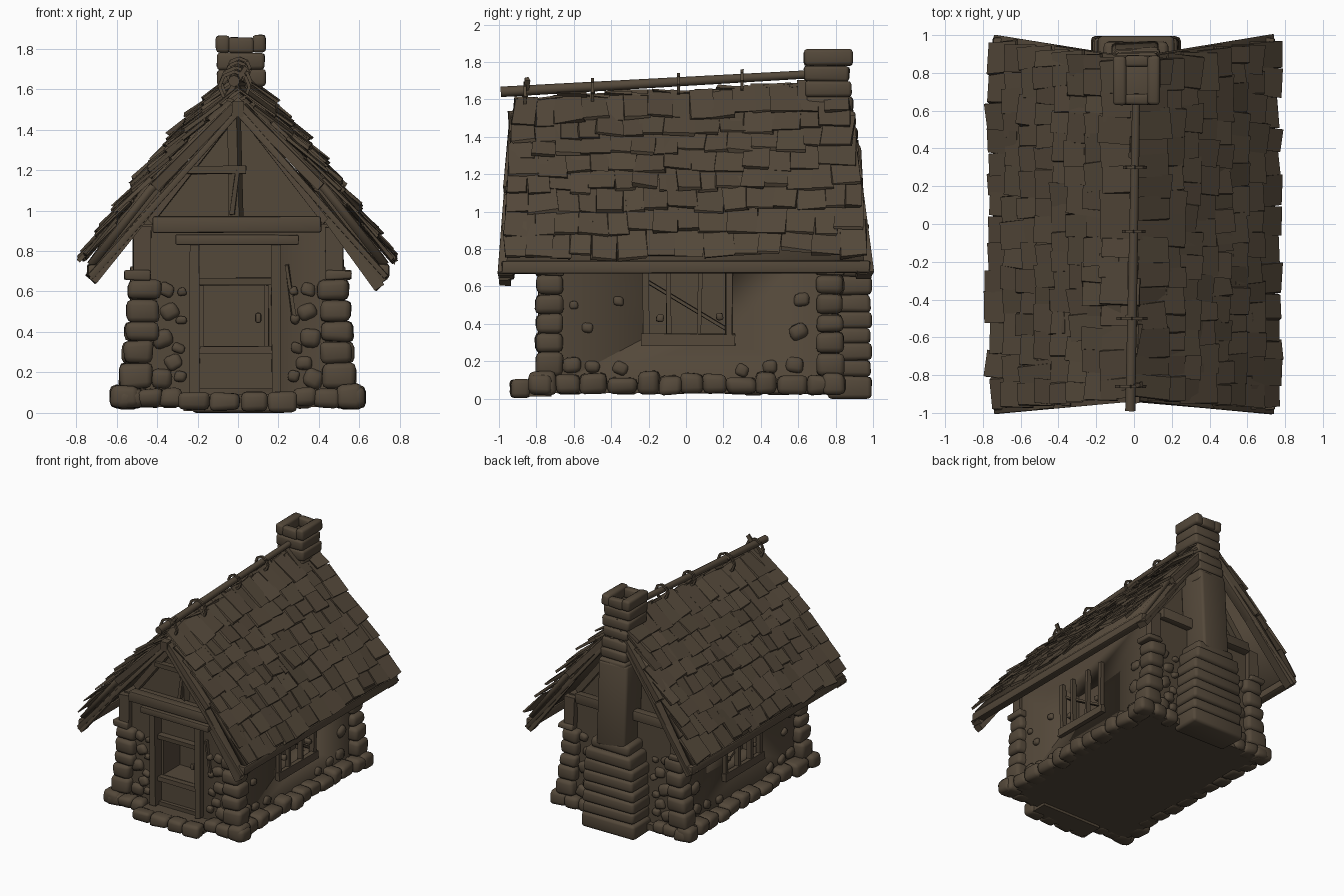
import bpy, bmesh, math, random
from mathutils import Vector, Matrix, Euler

if "Cube" in bpy.data.objects:
    bpy.data.objects.remove(bpy.data.objects["Cube"])

random.seed(7)
R = random.uniform
brown = bpy.data.materials.new("dark brown")
brown.diffuse_color = (0.088, 0.065, 0.042, 1)
brown.use_nodes = True
brown.node_tree.nodes["Principled BSDF"].inputs["Base Color"].default_value = brown.diffuse_color


def finish(name, bm, angle=40):
    bmesh.ops.recalc_face_normals(bm, faces=bm.faces)
    me = bpy.data.meshes.new(name)
    bm.to_mesh(me)
    bm.free()
    me.materials.append(brown)
    for p in me.polygons:
        p.use_smooth = True
    me.set_sharp_from_angle(angle=math.radians(angle))
    ob = bpy.data.objects.new(name, me)
    bpy.context.collection.objects.link(ob)
    return ob


def block(bm, loc, size, rot=None, jit=0.0, bev=0.0):
    """Cube with jittered corners and optional rounded edges."""
    t = bmesh.new()
    bmesh.ops.create_cube(t, size=1)
    for v in t.verts:
        v.co = Vector([c * s + R(-jit, jit) for c, s in zip(v.co, size)])
    if bev:
        bmesh.ops.bevel(t, geom=t.edges[:], offset=bev, segments=2, profile=0.5, affect='EDGES')
    m = rot.to_4x4() if rot else Matrix()
    t.transform(Matrix.Translation(loc) @ m)
    me = bpy.data.meshes.new("tmp")
    t.to_mesh(me)
    t.free()
    bm.from_mesh(me)
    bpy.data.meshes.remove(me)


def span(bm, x, y, z, **kw):
    """Block given by its (min, max) ranges."""
    block(bm, [(a + b) / 2 for a, b in (x, y, z)], [b - a for a, b in (x, y, z)], **kw)


def beam(bm, a, b, w, h, jit=0.004, bev=0.0):
    a, b = Vector(a), Vector(b)
    d = b - a
    block(bm, (a + b) / 2, (w, h, d.length), d.to_track_quat('Z', 'Y').to_matrix(), jit, bev)


# Walls with door and window recesses
bm = bmesh.new()
span(bm, (-.5, .5), (-.74, .78), (.05, .93))
walls = finish("walls", bm)
cuts = [((-.19, .17), (-.9, -.71), (.12, .83)), ((-.17, .14), (-.9, -.5), (.33, .63)),
        ((.36, .7), (-.21, .22), (.33, .68)), ((-.7, -.36), (-.21, .22), (.33, .68))]
bpy.context.view_layer.objects.active = walls
for c in cuts:
    bm = bmesh.new()
    span(bm, *c)
    cutter = finish("cutter", bm)
    cutter.hide_render = True
    mod = walls.modifiers.new("cut", 'BOOLEAN')
    mod.operation, mod.object = 'DIFFERENCE', cutter
    bpy.ops.object.modifier_apply(modifier=mod.name)
    bpy.data.objects.remove(cutter)

# Gable infill above the walls
bm = bmesh.new()
tri = [(-.5, .9), (.5, .9), (0, 1.52)]
f = bm.faces.new([bm.verts.new((x, -.62, z)) for x, z in tri])
ext = bmesh.ops.extrude_face_region(bm, geom=[f])
bmesh.ops.translate(bm, vec=(0, 1.34, 0), verts=[v for v in ext['geom'] if isinstance(v, bmesh.types.BMVert)])
finish("gable", bm)

# Floor slab
bm = bmesh.new()
span(bm, (-.55, .55), (-.8, .82), (.03, .08))
finish("floor", bm)

# Foundation stones all round, plus front step
bm = bmesh.new()
for s in (-1, 1):
    y = -.84
    while y < .78:
        w = R(.10, .17)
        h = R(.08, .12)
        block(bm, (s * R(.53, .56), y + w / 2, .025 + h / 2), (.13, w, h), jit=.01, bev=.03)
        y += w
    for yy in (-.78, .79):
        block(bm, (s * .56, yy, .08), (.14, .12, .11), jit=.008, bev=.03)
        for x, w in ((.44, .13), (.33, .11)):
            block(bm, (s * x, yy, .075), (w, .12, R(.08, .1)), jit=.01, bev=.03)
finish("foundation_stones", bm, 60)

bm = bmesh.new()
span(bm, (-.27, .27), (-.88, -.72), (.01, .09))
for a, b in ((-.29, -.14), (-.14, .01), (.01, .15), (.15, .29)):
    span(bm, (a, b), (-.94, -.83), (.01, .1), jit=.008, bev=.025)
finish("front_step", bm, 60)

# Corner stone columns with cap slabs
bm = bmesh.new()
for s in (-1, 1):
    for yc in (-.73, .77):
        z = .12
        for i, h in enumerate((.125, .11, .095, .11, .10)):
            x = .50 - .008 * i
            block(bm, (s * (x + R(-.01, .01)), yc, z + h / 2), (.15 + R(-.01, .015), .145, h),
                  jit=.008, bev=.028)
            z += h
        block(bm, (s * .495, yc, .68), (.13, .15, .045), jit=.006, bev=.01)
finish("corner_stones", bm, 60)

# Loose stones set in the wall faces beside the corners
bm = bmesh.new()
for s in (-1, 1):
    for x, z, d in ((.37, .17, .1), (.33, .25, .08), (.36, .37, .1), (.28, .32, .055), (.28, .18, .06),
                    (.33, .5, .09), (.36, .61, .07), (.28, .46, .05), (.27, .6, .045)):
        for y in (-.74, .78):
            block(bm, (s * (x + R(-.015, .015)), y, z), (d, .06, d * .9), Euler((0, R(-.5, .5), 0)).to_matrix(),
                  jit=.008, bev=d * .28)
    for y, z, d in ((-.61, .18, .1), (-.53, .38, .06), (-.6, .5, .05), (-.5, .17, .08), (-.35, .16, .08),
                    (-.36, .52, .05), (.6, .36, .1), (.58, .18, .09), (.62, .53, .08), (.45, .17, .08),
                    (.18, .44, .04), (.3, .15, .07), (-.14, .43, .04)):
        block(bm, (s * .5, y, z), (.05, d, d * .85), Euler((R(-.5, .5), 0, 0)).to_matrix(), jit=.006, bev=d * .28)
finish("wall_stones", bm, 60)

# Timber frame: tie beams, corner posts, king posts
bm = bmesh.new()
for y, o in ((-.765, -.72), (.80, .78)):
    span(bm, (-.42, .41), (y - .04, y + .04), (.89, .97), jit=.006, bev=.012)
    for s in (-1, 1):
        span(bm, sorted((s * .43, s * .52)) , (min(y, o) - .02, max(y, o) + .02), (.68, .92), jit=.004)
beam(bm, (-.01, -.66, .96), (-.02, -.68, 1.52), .055, .05)
span(bm, (-.25, .04), (-.71, -.66), (1.18, 1.22), jit=.004)
beam(bm, (-.03, -.7, .98), (.0, -.7, 1.2), .025, .02)
for s in (-1, 1):
    beam(bm, (s * .44, -.66, .95), (s * .02, -.66, 1.49), .05, .05)
    beam(bm, (s * .44, .74, .95), (s * .02, .74, 1.49), .05, .05)
finish("timber_frame", bm)

# Door frame and door rails
bm = bmesh.new()
span(bm, (-.31, .30), (-.81, -.74), (.83, .88), jit=.004, bev=.008)
span(bm, (-.24, -.19), (-.79, -.70), (.1, .84), jit=.004)
span(bm, (.165, .21), (-.79, -.70), (.1, .84), jit=.004)
for z in (.31, .65):
    span(bm, (-.19, .17), (-.76, -.69), (z - .018, z + .018), jit=.003)
span(bm, (.13, .15), (-.74, -.7), (.33, .63), jit=.003)
beam(bm, (.24, -.75, .73), (.28, -.75, .45), .02, .02)
block(bm, (.10, -.72, .47), (.03, .03, .05), bev=.01)
finish("door_frame", bm)

# Side windows: posts, bars, sill and inner brace
bm = bmesh.new()
for s in (-1, 1):
    for y, w in ((-.21, .035), (-.09, .025), (.07, .025), (.23, .035)):
        beam(bm, (s * .51, y, .32), (s * .51, y + R(-.01, .01), .72), .04, w)
    beam(bm, (s * .52, -.24, .315), (s * .52, .26, .315), .035, .06)
    beam(bm, (s * .47, -.3, .68), (s * .47, .24, .36), .05, .02)
finish("side_windows", bm)


# Roof surface: u runs from ridge (0) to eave (1), v from front (0) to back (1)
def roof(s, u, v):
    lo, hi = -.91 - .07 * u, .85 + .125 * u
    y = lo + (hi - lo) * v
    return Vector((s * .75 * u, y, (1.63 + .055 * y) * (1 - u) + .74 * u + .05 * math.sin(math.pi * u)))


# Roof deck
bm = bmesh.new()
rows = [(s, u) for s, u in ((-1, 1), (-1, .6), (-1, .3), (1, 0), (1, .3), (1, .6), (1, 1))]
grid = [[bm.verts.new(roof(s, u * .97, v) - Vector((0, 0, .04))) for v in (.01, .99)] for s, u in rows]
for a, b in zip(grid, grid[1:]):
    bm.faces.new((a[0], a[1], b[1], b[0]))
deck = finish("roof_deck", bm)
sol = deck.modifiers.new("thickness", 'SOLIDIFY')
sol.thickness, sol.offset = .04, 0

# Shingles: overlapping rows of warped slats with lifted tails
bm = bmesh.new()
for s in (-1, 1):
    for i in range(8):
        tail = 1.0 - .115 * i
        v = 0.0
        while v < .985:
            w = min(R(.05, .085), 1 - v)
            if 1 - v - w < .03:
                w = 1 - v
            uc = tail - .1 + R(-.018, .012)
            c = roof(s, uc, v + w / 2)
            down = (roof(s, uc + .1, .5) - roof(s, uc - .1, .5)).normalized()
            down.y = 0
            n = Vector((s * -down.z, 0, abs(down.x))).normalized()
            across = down.cross(n)
            m = Matrix((across, down, n)).transposed()
            m = m @ Euler((R(.06, .2), R(-.1, .1), R(-.09, .09))).to_matrix()
            block(bm, c + n * R(.012, .028), (w * 1.86 + .008, R(.22, .26), .016), m, jit=.007)
            v += w
finish("shingles", bm, 30)

# Barge boards along both gable edges, eave beams and ridge beam
bm = bmesh.new()
for s in (-1, 1):
    for v in (.008, .992):
        drop = Vector((0, 0, -.09))
        beam(bm, roof(s, .02, v) + drop, roof(s, .98, v) + drop, .09, .03, bev=.004)
        drop.z = -.13
        beam(bm, roof(s, .5, v) + drop, roof(s, .96, v) + drop, .08, .045)
        drop.z = -.05
        beam(bm, roof(s, .03, v) + drop, roof(s, .55, v) + drop, .08, .045)
    span(bm, sorted((s * .685, s * .745)), (-.985, .985), (.67, .735), jit=.004, bev=.01)
beam(bm, (.70, -.97, .62), (.45, -.95, .96), .06, .05)
beam(bm, (0, -.95, 1.5), (0, .85, 1.53), .06, .07)
finish("roof_boards", bm)

# Ridge pole with hoops and pegs
bm = bmesh.new()
a, b = Vector((-.02, -.99, 1.64)), Vector((.012, .68, 1.735))
bmesh.ops.create_cone(bm, cap_ends=True, segments=10, radius1=.028, radius2=.022, depth=(b - a).length,
                      matrix=Matrix.Translation((a + b) / 2) @ (b - a).to_track_quat('Z', 'Y').to_matrix().to_4x4())
for y, r in ((-.86, .075), (-.5, .075), (-.04, .055), (.3, .055)):
    c = a.lerp(b, (y + .99) / 1.67) - Vector((0, 0, r - .04))
    pts = [c + Vector((r * math.cos(t * math.pi / 4), 0, r * math.sin(t * math.pi / 4))) for t in range(8)]
    for k in range(8):
        beam(bm, pts[k], pts[(k + 1) % 8], .016, .016, .001)
beam(bm, (-.06, -.87, 1.56), (.04, -.85, 1.71), .025, .025)
beam(bm, (.05, -.51, 1.57), (-.04, -.49, 1.68), .022, .022)
finish("ridge_pole", bm)

# Chimney: wide stepped base, plain shaft, stone crown
bm = bmesh.new()
z = .0
for i, h in enumerate((.12, .085, .09, .08, .09, .09, .1)):
    w = (.235, .23, .225, .225, .22, .22, .2)[i] + R(-.008, .008)
    span(bm, (-w + .01, w + .01), (.76, .992 - .005 * (i % 2)), (z, z + h), jit=.005, bev=.022)
    z += h
span(bm, (-.16, .18), (.74, .965), (.65, .73), jit=.005, bev=.025)
finish("chimney_base", bm, 60)

bm = bmesh.new()
beam(bm, (.01, .85, .68), (.012, .815, 1.35), .25, .23, 0, .02)
finish("chimney_shaft", bm, 50)

bm = bmesh.new()
z = 1.28
for i, h in enumerate((.09, .08, .085, .08, .08, .085)):
    w = (.125, .12, .112, .108, .12, .118)[i]
    back = .925 - .01 * i
    span(bm, (-w + .015, w + .015), (.655 - .005 * i, back), (z, z + h), jit=.005, bev=.018)
    z += h
for s in (-1, 1):
    span(bm, sorted((.015 + s * .055, .015 + s * .125)), (.63, .89), (1.78, 1.868), jit=.004, bev=.018)
    yc = .76 + s * .1
    span(bm, (-.05, .08), (yc - .03, yc + .03), (1.78, 1.855), jit=.004, bev=.015)
finish("chimney_crown", bm, 60)
